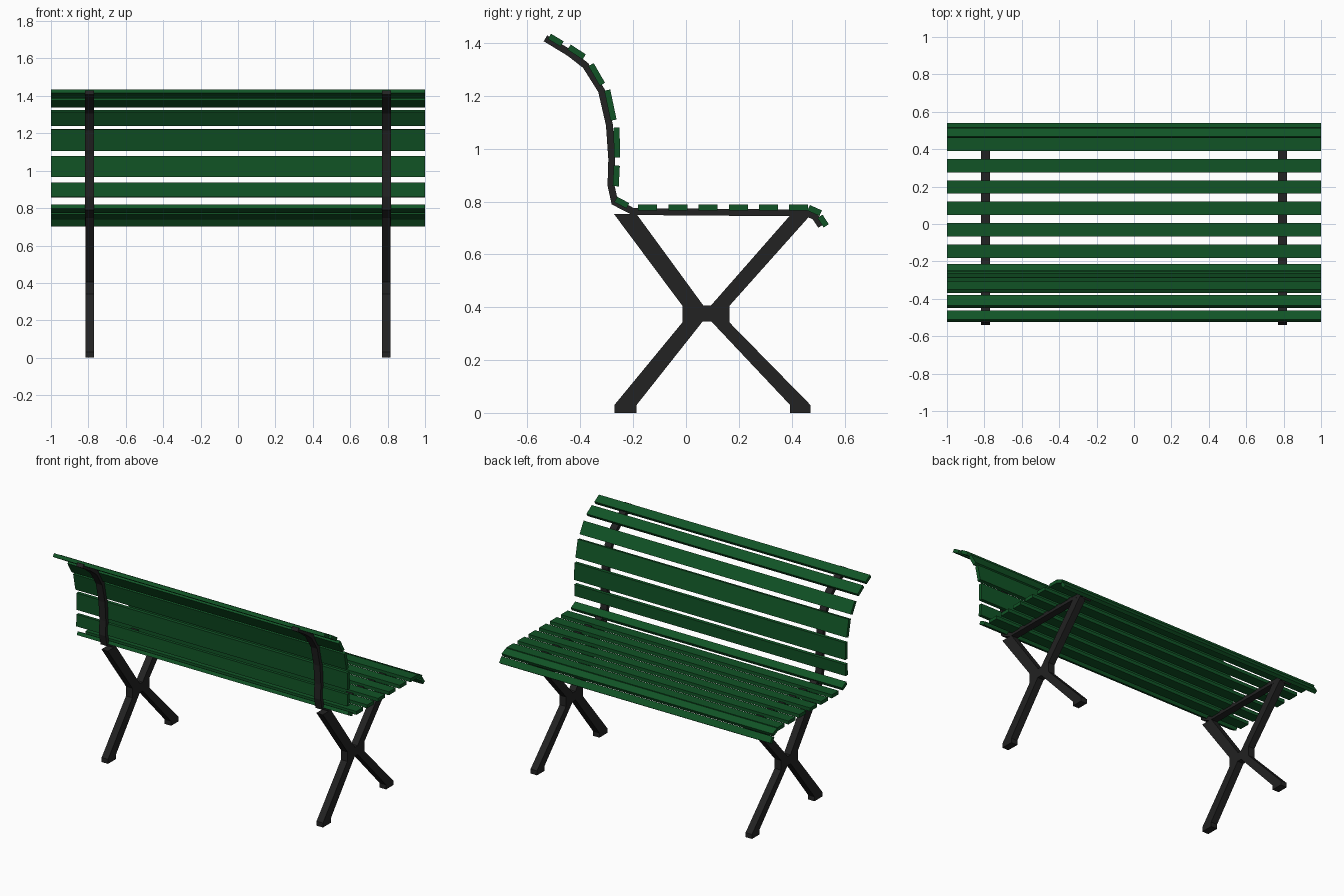
import bpy
import bmesh
import math
from mathutils import Vector

if "Cube" in bpy.data.objects:
    bpy.data.objects.remove(bpy.data.objects["Cube"])


def material(name, rgb):
    m = bpy.data.materials.new(name)
    m.diffuse_color = (*rgb, 1)
    m.use_nodes = True
    m.node_tree.nodes["Principled BSDF"].inputs["Base Color"].default_value = m.diffuse_color
    return m


GREEN = material("green paint", (0.0055, 0.088, 0.019))
IRON = material("black iron", (0.016, 0.016, 0.016))


def extrude_profile(name, outline, x0, x1, mat):
    """Solid made from a (y, z) outline, extruded from x0 to x1."""
    bm = bmesh.new()
    face = bm.faces.new([bm.verts.new((x0, y, z)) for y, z in outline])
    new = bmesh.ops.extrude_face_region(bm, geom=[face])["geom"]
    bmesh.ops.translate(bm, vec=(x1 - x0, 0, 0),
                        verts=[v for v in new if isinstance(v, bmesh.types.BMVert)])
    bmesh.ops.recalc_face_normals(bm, faces=bm.faces[:])
    me = bpy.data.meshes.new(name)
    bm.to_mesh(me)
    bm.free()
    me.materials.append(mat)
    ob = bpy.data.objects.new(name, me)
    bpy.context.collection.objects.link(ob)
    return ob


def ribbon(path, thick):
    """Outline of constant thickness around an open (y, z) path."""
    pts = [Vector(p) for p in path]
    left, right = [], []
    for i, p in enumerate(pts):
        a = (p - pts[max(i - 1, 0)]).normalized()
        b = (pts[min(i + 1, len(pts) - 1)] - p).normalized()
        t = (a + b).normalized()
        n = Vector((-t.y, t.x))
        d = b if a.length == 0 else a
        scale = thick / 2 / max(n.dot(Vector((-d.y, d.x))), 0.5)
        left.append(p + n * scale)
        right.append(p - n * scale)
    return left + right[::-1]


def slat(name, y, z, length, angle, thick=0.023):
    """Full-width plank; angle is its slope in the side profile."""
    a = math.radians(angle)
    d = Vector((math.cos(a), math.sin(a))) * length / 2
    c = Vector((y, z))
    extrude_profile(name, ribbon([c - d, c + d], thick), -1, 1, GREEN)


# Seat slats: evenly spaced flat planks
for i in range(6):
    slat(f"seat_slat_{i + 1}", -0.145 + 0.1143 * i, 0.777, 0.072, 0)

# Rolled front edge and the corner slat
slat("front_edge_upper_slat", 0.487, 0.766, 0.05, -24)
slat("front_edge_lower_slat", 0.519, 0.726, 0.043, -57)
slat("corner_slat", -0.243, 0.796, 0.052, -28)

# Backrest slats, following the curve upwards
for i, (y, z, length, angle) in enumerate([
        (-0.264, 0.897, 0.078, 87),
        (-0.262, 1.023, 0.113, 91),
        (-0.286, 1.165, 0.116, 102),
        (-0.338, 1.281, 0.086, 120),
        (-0.414, 1.366, 0.068, 147),
        (-0.493, 1.411, 0.056, 149)]):
    slat(f"back_slat_{i + 1}", y, z, length, angle)

# Bent iron strip under the seat and behind the backrest
RAIL = [(-0.532, 1.418), (-0.44, 1.362), (-0.38, 1.315), (-0.32, 1.22),
        (-0.29, 1.09), (-0.281, 0.96), (-0.284, 0.862), (-0.27, 0.798),
        (-0.2, 0.762), (0.455, 0.757), (0.488, 0.744), (0.512, 0.708)]

# Crossed legs with a hub and flat feet, as one outline
LEGS = [(-0.271, 0), (-0.187, 0), (-0.187, 0.03), (0.063, 0.346),
        (0.096, 0.346), (0.394, 0.03), (0.394, 0), (0.471, 0),
        (0.471, 0.03), (0.165, 0.342), (0.165, 0.406), (0.474, 0.752),
        (0.398, 0.752), (0.094, 0.406), (0.066, 0.406), (-0.187, 0.752),
        (-0.272, 0.752), (-0.014, 0.406), (-0.014, 0.342), (-0.271, 0.03)]

for side, x in (("left", -0.793), ("right", 0.793)):
    extrude_profile(f"{side}_rail", ribbon(RAIL, 0.026), x - 0.024, x + 0.024, IRON)
    extrude_profile(f"{side}_legs", LEGS, x - 0.0235, x + 0.0235, IRON)
